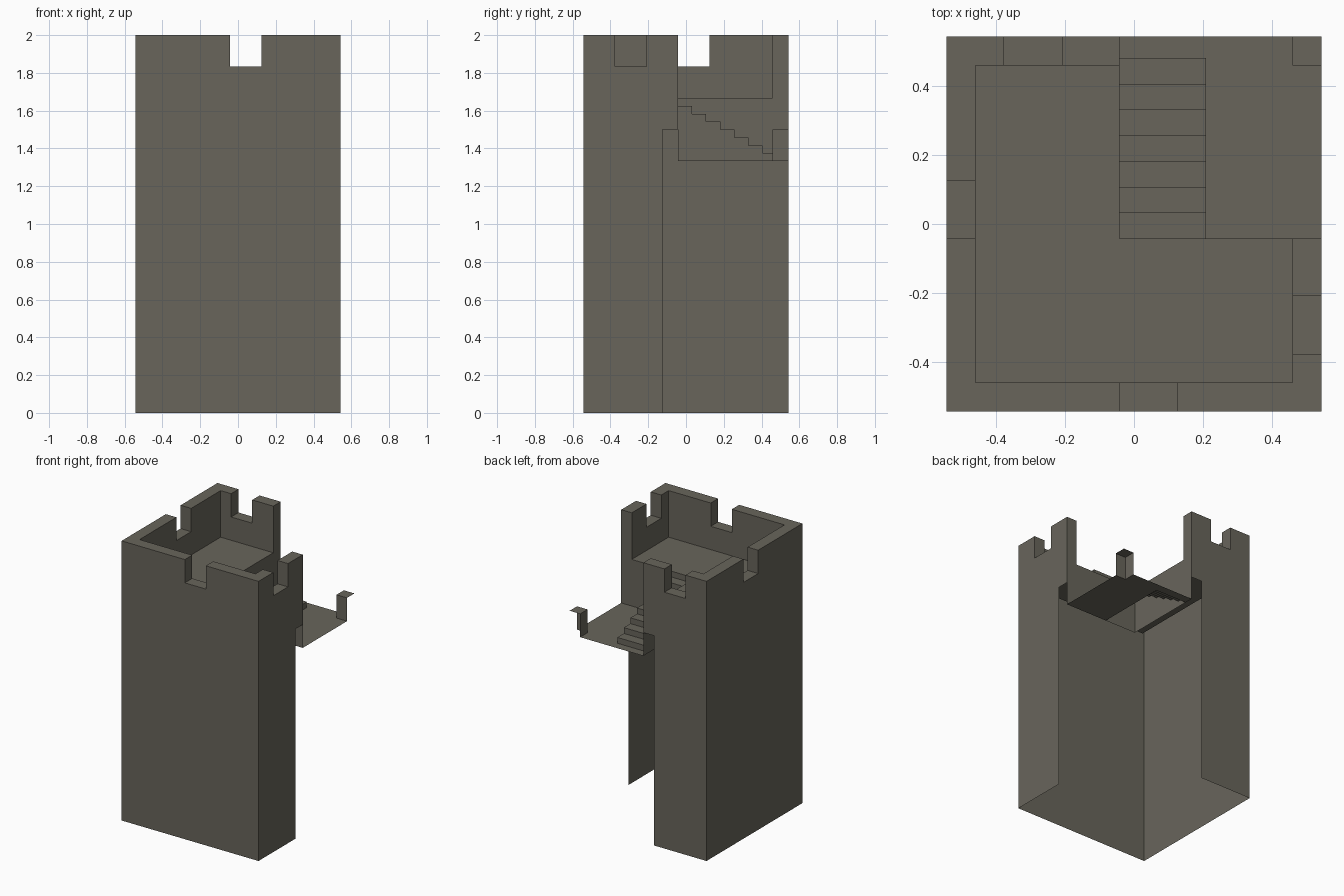
import bpy, bmesh
from mathutils import Vector

if "Cube" in bpy.data.objects:
    bpy.data.objects.remove(bpy.data.objects["Cube"])

U = 1 / 24  # modelling unit of the tower's block grid

stone = bpy.data.materials.new("grey_stone")
stone.diffuse_color = (0.138, 0.130, 0.105, 1)
stone.use_nodes = True
stone.node_tree.nodes["Principled BSDF"].inputs["Base Color"].default_value = stone.diffuse_color


class Part:
    """Collects flat faces given in grid units, then becomes an object."""

    def __init__(self, name):
        self.name, self.bm = name, bmesh.new()

    def face(self, pts, facing, swap=False):
        def tr(p):
            return Vector((p[1], p[0], p[2])) if swap else Vector(p)
        f = self.bm.faces.new([self.bm.verts.new(tr(p) * U) for p in pts])
        f.normal_update()
        if f.normal.dot(tr(facing)) < 0:
            f.normal_flip()

    def finish(self):
        bmesh.ops.remove_doubles(self.bm, verts=self.bm.verts, dist=1e-5)
        me = bpy.data.meshes.new(self.name)
        self.bm.to_mesh(me)
        self.bm.free()
        me.materials.append(stone)
        bpy.context.collection.objects.link(bpy.data.objects.new(self.name, me))


def wall(name, swap, outer, inner, outline, end, notch):
    """Thin wall sheet with a thick battlement; runs along x, or y if swapped."""
    p = Part(name)
    out = (0, outer, 0)
    inn = (0, -outer, 0)
    a, b = notch
    up = (0, 0, 1)
    crenel = [(b, 48), (b, 44), (a, 44), (a, 48)]
    p.face([(x, outer, z) for x, z in outline + crenel + [(-13, 48)]], out, swap)
    iend = min(end, 11)
    p.face([(x, inner, z) for x, z in
            [(-11, 40), (iend, 40), (iend, 48)] + crenel + [(-11, 48)]], inn, swap)
    # ledges and gap between the merlons
    for x0, x1, z in ((-11, a, 48), (a, b, 44), (b, end, 48)):
        p.face([(x0, outer, z), (x1, outer, z), (x1, inner, z), (x0, inner, z)], up, swap)
    for x, d in ((a, 1), (b, -1)):
        p.face([(x, outer, 44), (x, inner, 44), (x, inner, 48), (x, outer, 48)],
               (d, 0, 0), swap)
    # end of the broken-off battlement
    if end < 11:
        p.face([(end, outer, 40), (end, inner, 40), (end, inner, 48), (end, outer, 48)],
               (1, 0, 0), swap)
    p.finish()


full = [(-13, 0), (13, 0), (13, 48)]
part = [(-13, 0), (-3, 0), (-3, 36), (-1, 36), (-1, 48)]
wall("front_wall", False, -13, -11, full, 13, (-1, 3))
wall("left_wall", True, -13, -11, full, 13, (-1, 3))
wall("back_wall", False, 13, 11, part, -1, (-9, -5))
wall("right_wall", True, 13, 11, part, -1, (-9, -5))

# upper floor, with the drop to the landing and the corner ledge
p = Part("upper_floor")
p.face([(x, y, 40) for x, y in
        [(-11, -11), (11, -11), (11, -1), (-1, -1), (-1, 11), (-11, 11)]], (0, 0, 1))
p.face([(x, y, 48) for x, y in
        [(-13, -13), (-11, -13), (-11, -11), (-13, -11)]], (0, 0, 1))
for s in (False, True):
    p.face([(-1, -1, 32), (13, -1, 32), (13, -1, 40), (-1, -1, 40)], (0, 1, 0), s)
p.finish()

# lower landing, open under the stairs
p = Part("landing")
p.face([(x, y, 32) for x, y in
        [(5, -1), (13, -1), (13, 11), (11, 11), (11, 13), (-1, 13), (-1, 11.5), (5, 11.5)]],
       (0, 0, 1))
p.finish()

# corner post: two inner sides and a cap
p = Part("corner_post")
for s in (False, True):
    p.face([(11, 11, 32), (13, 11, 32), (13, 11, 36), (11, 11, 36)], (0, -1, 0), s)
p.face([(11, 11, 36), (13, 11, 36), (13, 13, 36), (11, 13, 36)], (0, 0, 1))
p.finish()

# stairs up to the floor
p = Part("stairs")
n, run = 7, 12.5 / 7
side = [(5, -1, 32), (5, 11.5, 32)]
for i in range(n):
    y0, y1, z = 11.5 - i * run, 11.5 - (i + 1) * run, 33 + i
    p.face([(-1, y0, z - 1), (5, y0, z - 1), (5, y0, z), (-1, y0, z)], (0, 1, 0))
    p.face([(-1, y0, z), (5, y0, z), (5, y1, z), (-1, y1, z)], (0, 0, 1))
    side += [(5, y0, z), (5, y1, z)]
p.face(side, (1, 0, 0))
p.finish()
